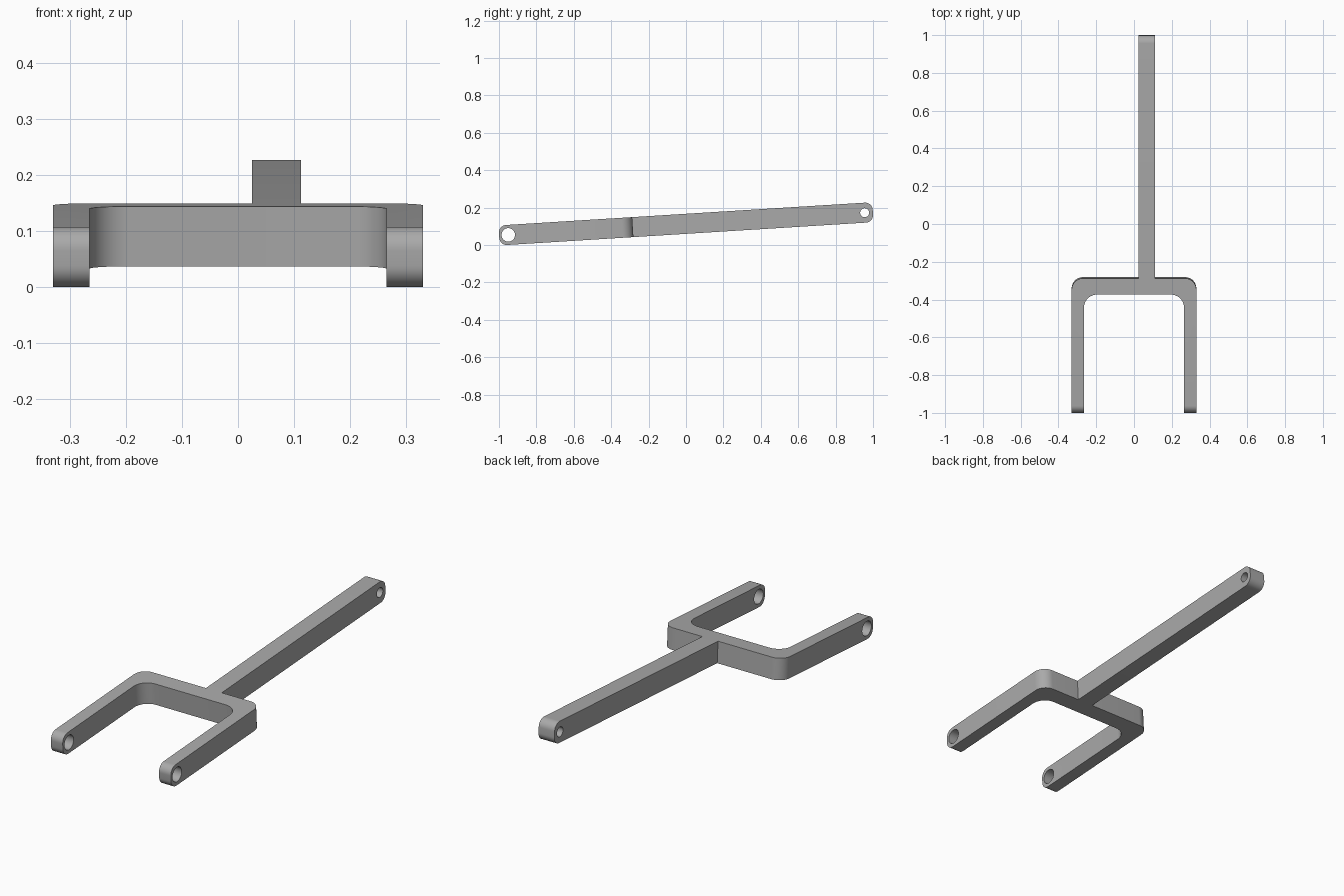
import bpy
import bmesh
from math import radians, pi, tan
from mathutils import Vector

cube = bpy.data.objects.get("Cube")
if cube:
    bpy.data.objects.remove(cube, do_unlink=True)

HALF, THICK, END_R = 1.001, 0.107, 0.04
TILT, CENTRE_Z = radians(3.56), 0.1135


def make_material(name, value):
    mat = bpy.data.materials.new(name)
    mat.use_nodes = True
    colour = (value, value, value, 1)
    mat.diffuse_color = colour
    mat.node_tree.nodes["Principled BSDF"].inputs["Base Color"].default_value = colour
    return mat


def rounded_outline(corners, steps=12):
    """Turn (x, y, radius) corners into points with filleted right angles."""
    points = []
    for i, (x, y, r) in enumerate(corners):
        p = Vector((x, y))
        if r == 0:
            points.append(p)
            continue
        a = (Vector(corners[i - 1][:2]) - p).normalized() * r
        b = (Vector(corners[(i + 1) % len(corners)][:2]) - p).normalized() * r
        centre = p + a + b
        for s in range(steps + 1):
            t = Vector((pi / 2 * s / steps, 0)).x
            from math import sin, cos
            points.append(centre - b * cos(t) - a * sin(t))
    return points


# Plan of the forked lever: two prongs, a crossbar and an offset arm
outer, inner, back, front = 0.33, 0.265, -0.285, -0.371
arm_left, arm_right = 0.112, 0.025
plan = rounded_outline([
    (-outer, -HALF, 0), (-inner, -HALF, 0),
    (-inner, front, 0.07), (inner, front, 0.07),
    (inner, -HALF, 0), (outer, -HALF, 0),
    (outer, back, 0.06), (arm_left, back, 0),
    (arm_left, HALF, 0), (arm_right, HALF, 0),
    (arm_right, back, 0), (-outer, back, 0.06),
])

bm = bmesh.new()
base = bm.faces.new([bm.verts.new((p.x, p.y, -THICK / 2)) for p in plan])
raised = bmesh.ops.extrude_face_region(bm, geom=[base])["geom"]
bmesh.ops.translate(bm, vec=(0, 0, THICK),
                    verts=[g for g in raised if isinstance(g, bmesh.types.BMVert)])
# Round the prong tips and the arm tip
tips = [e for e in bm.edges
        if all(abs(abs(v.co.y) - HALF) < 1e-4 for v in e.verts)
        and abs(e.verts[0].co.z - e.verts[1].co.z) < 1e-4]
bmesh.ops.bevel(bm, geom=tips, offset=END_R, segments=10, profile=0.5,
                affect='EDGES', clamp_overlap=False)
bmesh.ops.recalc_face_normals(bm, faces=bm.faces)
mesh = bpy.data.meshes.new("forked_lever")
bm.to_mesh(mesh)
bm.free()
lever = bpy.data.objects.new("forked_lever", mesh)
bpy.context.collection.objects.link(lever)
mesh.materials.append(make_material("plain grey", 0.4))

# Pin holes through the prongs and the arm
for name, y, radius in (("prong_hole", -0.952, 0.036), ("arm_hole", 0.957, 0.024)):
    bpy.ops.mesh.primitive_cylinder_add(vertices=48, radius=radius, depth=1,
                                        location=(0, y, 0), rotation=(0, pi / 2, 0))
    cutter = bpy.context.object
    cutter.name = name
    cutter.hide_render = True
    cutter.data.materials.append(mesh.materials[0])
    cut = lever.modifiers.new(name, 'BOOLEAN')
    cut.operation, cut.solver, cut.object = 'DIFFERENCE', 'EXACT', cutter
    bpy.context.view_layer.objects.active = lever
    bpy.ops.object.modifier_apply(modifier=cut.name)
    bpy.data.objects.remove(cutter, do_unlink=True)

# Tilt the lever and smooth its curved faces
lever.rotation_euler = (TILT, 0, 0)
lever.location = (0, 0, CENTRE_Z)
bpy.ops.object.select_all(action='DESELECT')
lever.select_set(True)
bpy.context.view_layer.objects.active = lever
bpy.ops.object.shade_smooth_by_angle(angle=radians(30))
